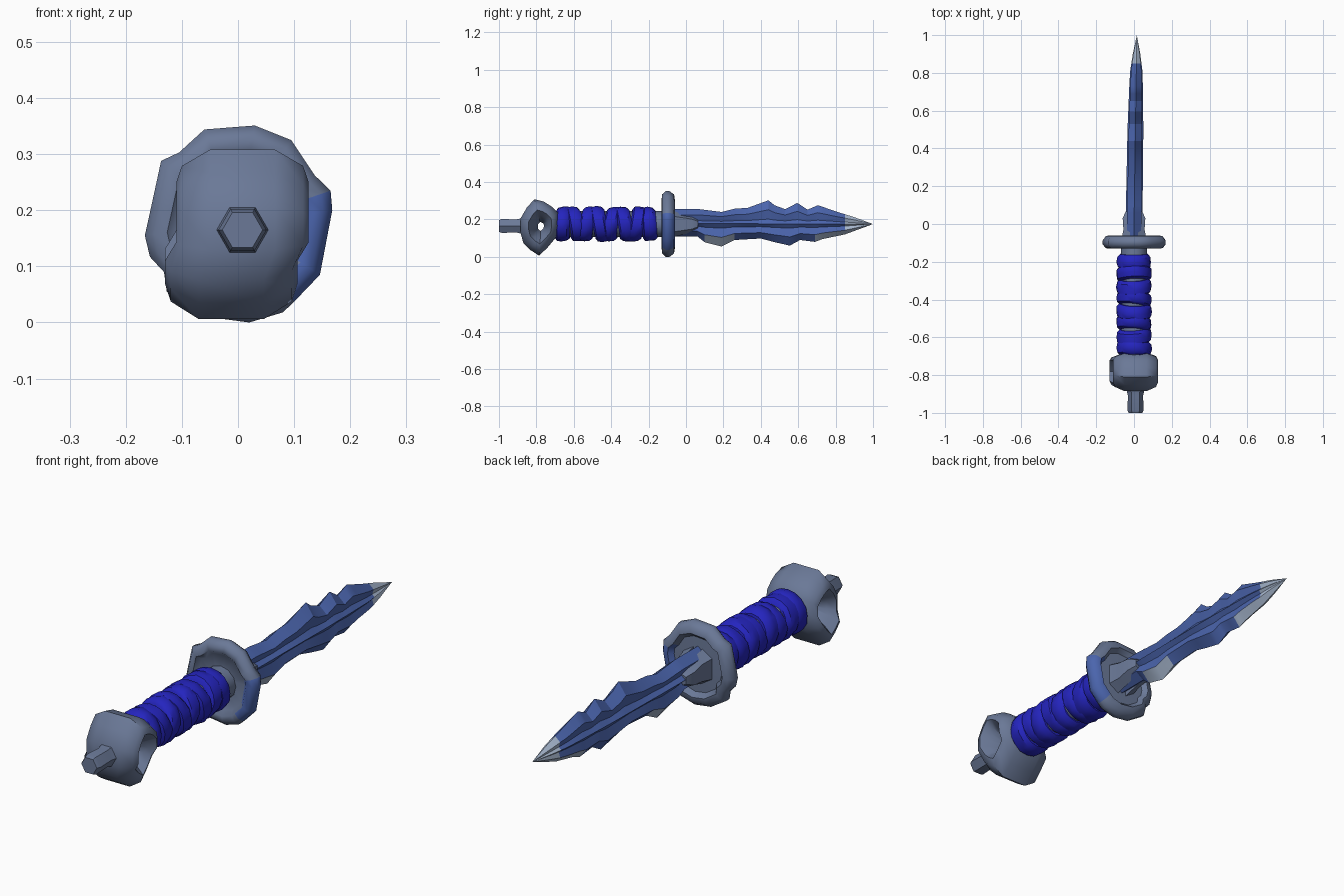
import bpy, bmesh, math, random
from mathutils import Vector

if "Cube" in bpy.data.objects:
    bpy.data.objects.remove(bpy.data.objects["Cube"])

random.seed(4)
TAU = 2 * math.pi


def material(name, rgb):
    m = bpy.data.materials.new(name)
    m.diffuse_color = (*rgb, 1)
    m.use_nodes = True
    m.node_tree.nodes["Principled BSDF"].inputs["Base Color"].default_value = m.diffuse_color
    return m


GREY = material("steel grey", (0.145, 0.19, 0.31))
BLUE = material("blade blue", (0.07, 0.13, 0.42))
WRAP = material("wrap blue", (0.018, 0.018, 0.52))
PALE = material("pale edge", (0.40, 0.49, 0.64))


def loft(name, rings, mats, wrap=False, angle=40, rule=None):
    """Skin a list of equal point rings; wrap joins last ring to first."""
    bm = bmesh.new()
    vs = [[bm.verts.new(p) for p in r] for r in rings]
    n = len(rings[0])
    for i in range(len(vs) if wrap else len(vs) - 1):
        a, b = vs[i], vs[(i + 1) % len(vs)]
        for j in range(n):
            k = (j + 1) % n
            bm.faces.new((a[j], a[k], b[k], b[j]))
    if not wrap:
        bm.faces.new(vs[0])
        bm.faces.new(vs[-1])
    bmesh.ops.remove_doubles(bm, verts=bm.verts, dist=0.0005)
    bmesh.ops.recalc_face_normals(bm, faces=bm.faces)
    for f in bm.faces:
        f.smooth = True
        if rule:
            f.material_index = rule(f.calc_center_median())
    me = bpy.data.meshes.new(name)
    bm.to_mesh(me)
    bm.free()
    me.set_sharp_from_angle(angle=math.radians(angle))
    for m in mats:
        me.materials.append(m)
    ob = bpy.data.objects.new(name, me)
    bpy.context.collection.objects.link(ob)
    return ob


def circle(y, r, n, cx=0.0, cz=0.175, tilt=0.0, phase=0.0, jitter=0.0):
    pts = []
    for i in range(n):
        a = TAU * i / n
        q = r + random.uniform(-jitter, jitter)
        pts.append((cx + q * math.cos(a), y + tilt * math.sin(a + phase), cz + q * math.sin(a)))
    return pts


def interp(table, y):
    for (y0, v0), (y1, v1) in zip(table, table[1:]):
        if y <= y1:
            return v0 + (v1 - v0) * max(0, y - y0) / (y1 - y0)
    return table[-1][1]


# Pommel: block with a funnel-shaped hole through its sides
outline = [(-0.885, 0.205), (-0.85, 0.265), (-0.81, 0.308), (-0.76, 0.295), (-0.72, 0.27),
           (-0.685, 0.235), (-0.68, 0.165), (-0.69, 0.11), (-0.74, 0.05), (-0.785, 0.006),
           (-0.83, 0.035), (-0.87, 0.075), (-0.885, 0.13)]
half = [(0.16, 0.028), (0.42, 0.088), (0.6, 0.118), (0.8, 0.108), (1.0, 0.058)]
rings = []
for s, x in half + [(s, -x) for s, x in reversed(half)]:
    ring = []
    for y, z in outline:
        # the lower lobe leans to the left
        lean = -0.012 if z < 0.12 else 0.008
        ring.append((x + lean, -0.775 + (y + 0.775) * s, 0.163 + (z - 0.163) * s))
    rings.append(ring)
loft("pommel", rings, [GREY], wrap=True, angle=50)

# Hexagonal end knob
loft("end_knob", [circle(y, r, 6, 0.008, 0.165) for y, r in
                  ((-1.0, 0.036), (-0.985, 0.043), (-0.91, 0.04), (-0.86, 0.052))], [GREY])

# Grip core and neck
loft("grip_core", [circle(y, 0.07, 12) for y in (-0.72, -0.09)], [GREY])

# Wrapped coils, each tilted a little differently
COILS = 8
pitch = 0.525 / COILS
for c in range(COILS):
    y0 = -0.69 + c * pitch
    edge = c in (0, COILS - 1)
    tilt = 0.006 if edge else 0.016
    phase = (c % 2) * math.pi + random.uniform(-0.7, 0.7)
    bulge = random.uniform(0.0, 0.004)
    loft("wrap_coil", [circle(y0 + pitch * t, r + bulge, 16, tilt=tilt, phase=phase, jitter=0.0025)
                       for t, r in ((-0.08, 0.074), (0.08, 0.087), (0.45, 0.091),
                                    (0.85, 0.088), (1.1, 0.074))], [WRAP], angle=35)

# Guard: irregular disc with a raised rim
rim = [(-0.166, 0.155), (-0.155, 0.205), (-0.137, 0.288), (-0.105, 0.303), (-0.06, 0.344),
       (0.03, 0.351), (0.095, 0.325), (0.137, 0.262), (0.165, 0.235), (0.168, 0.2),
       (0.146, 0.085), (0.10, 0.037), (0.08, 0.018), (0.02, 0.0), (-0.055, 0.01),
       (-0.127, 0.055), (-0.132, 0.09), (-0.157, 0.117)]
section = [(0.3, -0.115), (0.66, -0.113), (0.76, -0.13), (0.9, -0.128), (1.0, -0.108),
           (1.0, -0.088), (0.9, -0.064), (0.76, -0.06), (0.66, -0.08), (0.3, -0.078)]
loft("guard", [[(x * s, y, 0.178 + (z - 0.178) * s) for x, z in rim] for s, y in section],
     [GREY, BLUE], wrap=True, angle=50,
     rule=lambda c: int(c.x > 0.095 and 0.03 < c.z < 0.235 and math.hypot(c.x, c.z - 0.178) > 0.11))

# Blade: jagged edges, bevels, and a central rib between grooves
top = [(-0.08, 0.255), (0.07, 0.255), (0.19, 0.24), (0.26, 0.257), (0.33, 0.262), (0.44, 0.302),
       (0.475, 0.275), (0.53, 0.255), (0.595, 0.288), (0.65, 0.252), (0.705, 0.276),
       (0.81, 0.24), (0.9, 0.212), (1.0, 0.175)]
bottom = [(-0.08, 0.11), (0.06, 0.11), (0.10, 0.078), (0.19, 0.055), (0.26, 0.09), (0.40, 0.098),
          (0.475, 0.078), (0.555, 0.06), (0.61, 0.09), (0.69, 0.08), (0.73, 0.095),
          (0.85, 0.12), (1.0, 0.175)]
thick = [(-0.08, 0.045), (0.5, 0.042), (0.8, 0.034), (0.9, 0.02), (1.0, 0.0)]
rings = []
for y in sorted({p[0] for p in top + bottom}):
    t, b, w = interp(top, y), interp(bottom, y), interp(thick, y)
    mid = 0.178 - 0.003 * max(y, 0)
    cx = 0.015 * max(y, 0)
    side = [(t, 0.0), (mid + (t - mid) * 0.6, 0.85), (mid + (t - mid) * 0.2, 0.6), (mid, 1.0),
            (mid + (b - mid) * 0.2, 0.6), (mid + (b - mid) * 0.6, 0.85), (b, 0.0)]
    rings.append([(cx + w * k, y, z) for z, k in side] +
                 [(cx - w * k, y, z) for z, k in side[-2:0:-1]])


def blade_colour(c):
    low = c.z < interp(bottom, c.y) + 0.035
    return int(c.y > 0.84 or (low and (0.1 < c.y < 0.25 or 0.69 < c.y)))


loft("blade", rings, [BLUE, PALE], angle=25, rule=blade_colour)

# Langets gripping the blade root
for s in (-1, 1):
    loft("langet", [[(s * x, y, z) for x, z in ((0.02, 0.175 - h), (o, 0.175 - h * 0.6),
                                               (o, 0.175 + h * 0.6), (0.02, 0.175 + h))]
                    for y, h, o in ((-0.09, 0.075, 0.068), (-0.03, 0.06, 0.056),
                                    (0.03, 0.045, 0.06), (0.065, 0.025, 0.045))], [GREY])
